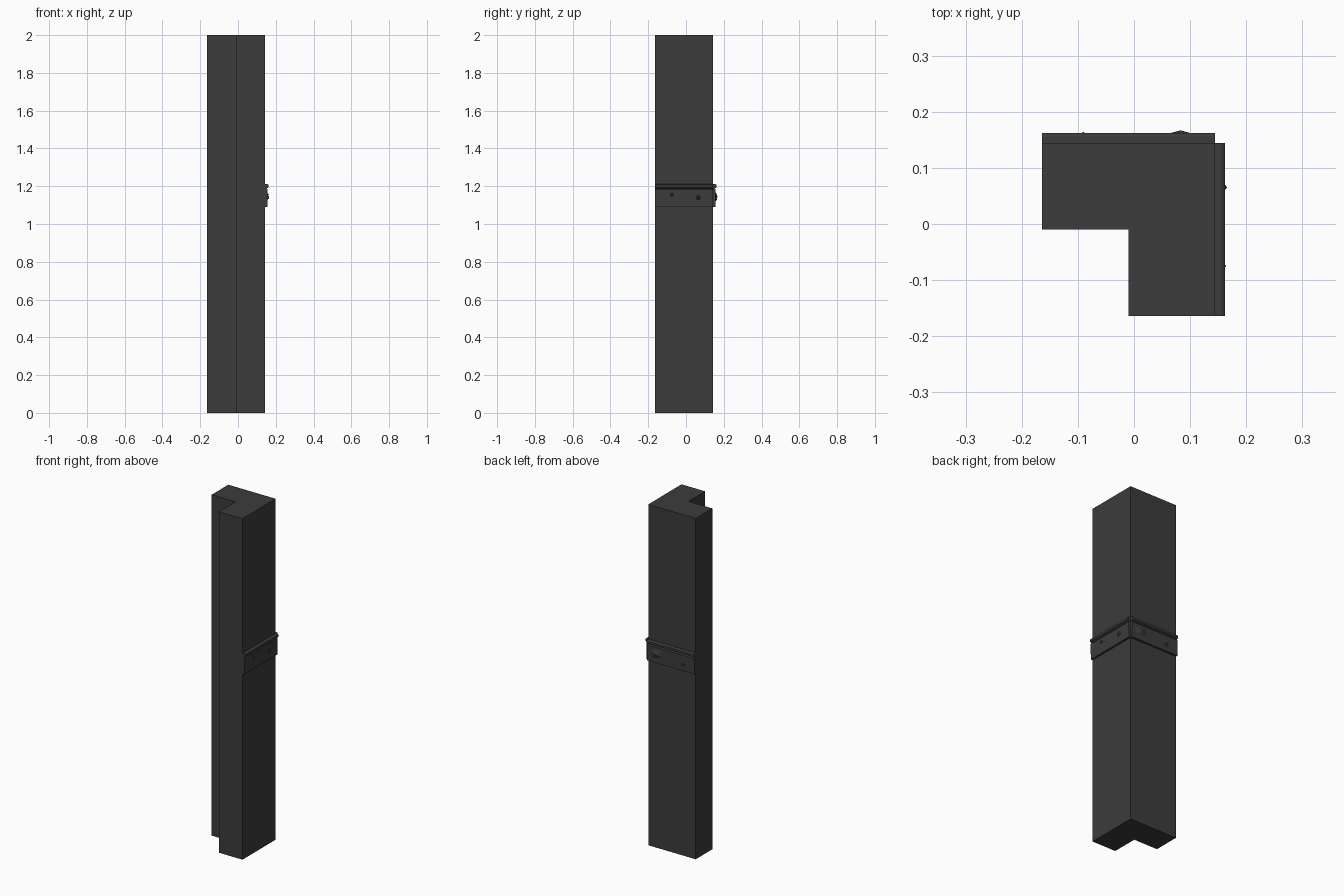
import bpy, bmesh, random
from mathutils import Vector

cube = bpy.data.objects.get("Cube")
if cube:
    bpy.data.objects.remove(cube, do_unlink=True)
random.seed(4)


def material(name, value):
    m = bpy.data.materials.new(name)
    m.use_nodes = True
    colour = (value, value, value, 1)
    m.diffuse_color = colour
    m.node_tree.nodes["Principled BSDF"].inputs["Base Color"].default_value = colour
    return m


charcoal = material("charcoal", 0.045)


def extrude(name, points, offset):
    """Fill a closed outline and push it along the offset."""
    bm = bmesh.new()
    face = bm.faces.new([bm.verts.new(p) for p in points])
    new = bmesh.ops.extrude_face_region(bm, geom=[face])["geom"]
    verts = [v for v in new if isinstance(v, bmesh.types.BMVert)]
    bmesh.ops.translate(bm, verts=verts, vec=Vector(offset))
    bmesh.ops.recalc_face_normals(bm, faces=bm.faces)
    return finish(name, bm)


def finish(name, bm):
    mesh = bpy.data.meshes.new(name)
    bm.to_mesh(mesh)
    bm.free()
    mesh.materials.append(charcoal)
    obj = bpy.data.objects.new(name, mesh)
    bpy.context.collection.objects.link(obj)
    return obj


# Column with an L-shaped section
LO, HI, NOTCH = -0.164, 0.144, -0.01
outline = [(LO, NOTCH), (NOTCH, NOTCH), (NOTCH, LO), (HI, LO), (HI, HI), (LO, HI)]
extrude("corner_column", [(x, y, 0) for x, y in outline], (0, 0, 2))

# Trim band: plate, groove and raised top lip, as (depth, height)
profile = [(-0.004, 1.09), (0.012, 1.09), (0.013, 1.182), (0.007, 1.188),
           (0.018, 1.194), (0.018, 1.207), (0.012, 1.211), (-0.004, 1.211)]
length = HI - LO
extrude("back_trim", [(LO, HI + d, z) for d, z in profile], (length, 0, 0))
extrude("left_trim", [(HI + d, LO, z) for d, z in profile], (0, length, 0))


# Worn lumps standing slightly proud of the trim plates
def lump(name, along, z, width, height, depth, back):
    bm = bmesh.new()
    base = HI + 0.011

    def place(u, d, w):
        return (u, base + d, w) if back else (base + d, u, w)

    ring = []
    for du, dz in [(-1, -0.4), (-0.3, -1), (0.7, -0.8), (1, 0.3), (0.2, 1), (-0.7, 0.7)]:
        s = random.uniform(0.8, 1.1)
        ring.append(bm.verts.new(place(along + du * width * s, 0, z + dz * height * s)))
    tip = bm.verts.new(place(along, depth, z))
    for a, b in zip(ring, ring[1:] + ring[:1]):
        bm.faces.new((a, b, tip))
    bm.faces.new(ring)
    bmesh.ops.recalc_face_normals(bm, faces=bm.faces)
    finish(name, bm)


lump("back_lump_large", 0.083, 1.145, 0.05, 0.035, 0.012, True)
lump("back_lump_small", -0.09, 1.13, 0.015, 0.012, 0.009, True)
lump("left_lump_upper", 0.065, 1.14, 0.014, 0.016, 0.011, False)
lump("left_lump_lower", -0.075, 1.155, 0.012, 0.01, 0.009, False)
